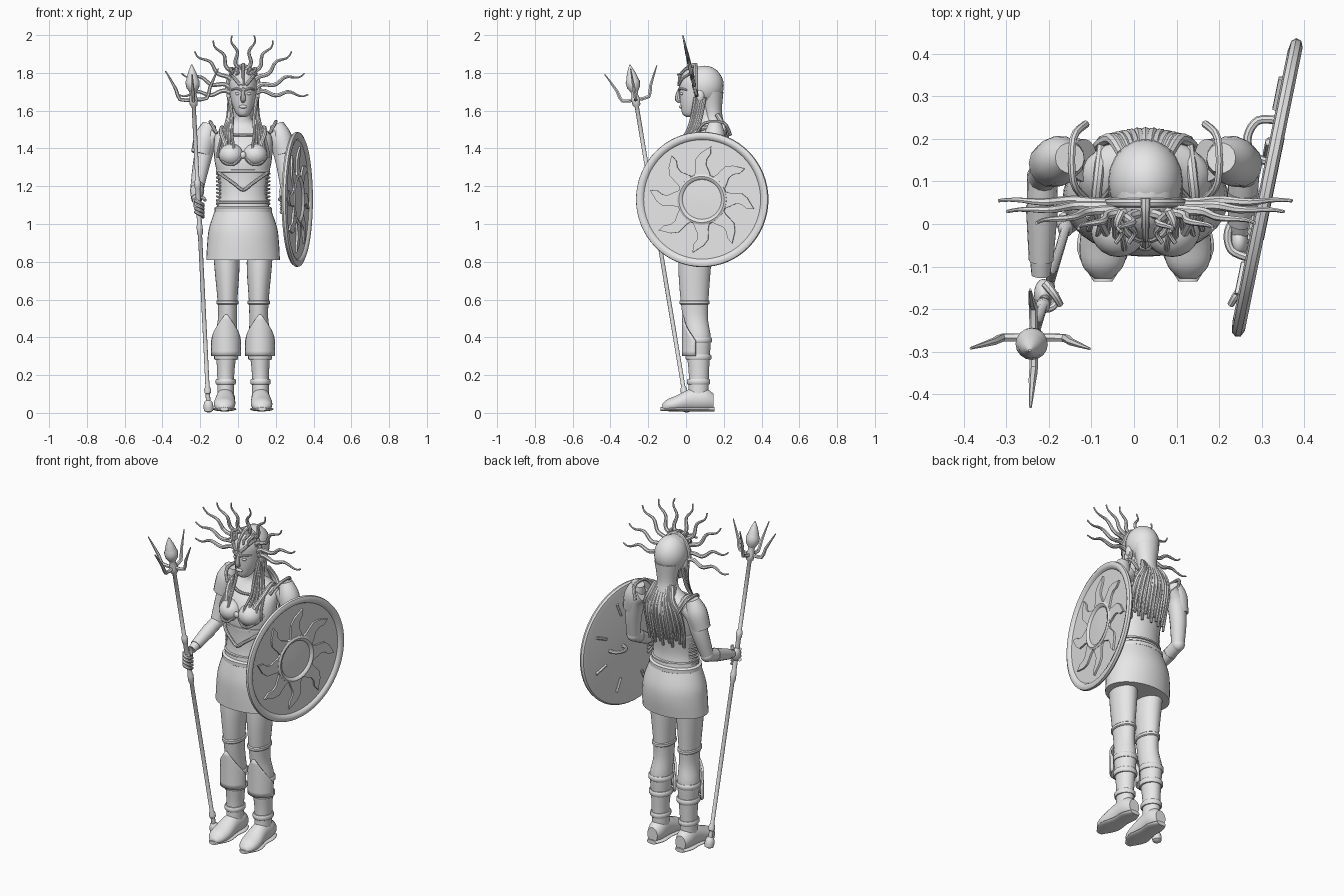
import bpy, bmesh
from math import sin, cos, pi, radians, sqrt
from mathutils import Matrix, Vector

if "Cube" in bpy.data.objects:
    bpy.data.objects.remove(bpy.data.objects["Cube"], do_unlink=True)

CX = 0.027                      # the figure stands slightly left of centre
BODY = Matrix.Translation((CX, 0, 0))
SIDES = (("right", -1), ("left", 1))

grey = bpy.data.materials.new("plain_grey")
grey.use_nodes = True
grey.diffuse_color = (0.8, 0.8, 0.8, 1)
grey.node_tree.nodes["Principled BSDF"].inputs["Base Color"].default_value = (0.8, 0.8, 0.8, 1)


def finish(name, bm, matrix=BODY):
    bmesh.ops.recalc_face_normals(bm, faces=bm.faces)
    mesh = bpy.data.meshes.new(name)
    bm.to_mesh(mesh)
    bm.free()
    mesh.transform(matrix)
    mesh.materials.append(grey)
    mesh.shade_smooth()
    mesh.set_sharp_from_angle(angle=radians(42))
    obj = bpy.data.objects.new(name, mesh)
    bpy.context.collection.objects.link(obj)
    return obj


def curve_through(rows, steps):
    """Catmull-Rom interpolation of rows of any width."""
    out = []
    for i in range(len(rows) - 1):
        a, b, c, d = (rows[max(0, min(len(rows) - 1, i + k))] for k in (-1, 0, 1, 2))
        for s in range(steps):
            t = s / steps
            out.append(tuple(q + t / 2 * (r - p + t * (2*p - 5*q + 4*r - w + t * (3*(q - r) + w - p)))
                             for p, q, r, w in zip(a, b, c, d)))
    return out + [tuple(rows[-1])]


def skin(bm, rings):
    loops = [[bm.verts.new(p) for p in ring] for ring in rings]
    n = len(loops[0])
    for low, high in zip(loops, loops[1:]):
        for i in range(n):
            bm.faces.new((low[i], low[(i + 1) % n], high[(i + 1) % n], high[i]))
    bm.faces.new(loops[0][::-1])
    bm.faces.new(loops[-1])


def loft(name, rows, sides=28, steps=4, matrix=BODY, along_y=False, floor=-9):
    """Stack ellipses; a row is (x, y, z, half width, half depth)."""
    rings = []
    for x, y, z, rx, rd in curve_through(rows, steps):
        turn = [(cos(2*pi*i/sides), sin(2*pi*i/sides)) for i in range(sides)]
        if along_y:
            rings.append([(x + rx*c, y, max(floor, z + rd*s)) for c, s in turn])
        else:
            rings.append([(x + rx*c, y + rd*s, z) for c, s in turn])
    bm = bmesh.new()
    skin(bm, rings)
    return finish(name, bm, matrix)


def lathe(name, profile, sides=16, matrix=BODY):
    return loft(name, [(0, 0, h, r, r) for r, h in profile], sides, 1, matrix)


def tube(name, points, radii, sides=8, steps=4, matrix=BODY):
    """Sweep a circle along a smooth path, tapering from first to last radius."""
    path = [Vector(p) for p in curve_through(points, steps)]
    sizes = [r for r, in curve_through([(r,) for r in radii], 8)]
    last, rings = Vector((0, 0, 1)), []
    side, up = Vector((1, 0, 0)), Vector((0, 1, 0))
    for i, p in enumerate(path):
        tangent = (path[min(i + 1, len(path) - 1)] - path[max(i - 1, 0)]).normalized()
        turn = last.rotation_difference(tangent)
        side, up, last = turn @ side, turn @ up, tangent
        r = sizes[round(i / (len(path) - 1) * (len(sizes) - 1))]
        rings.append([p + r*(cos(2*pi*k/sides)*side + sin(2*pi*k/sides)*up) for k in range(sides)])
    bm = bmesh.new()
    skin(bm, rings)
    return finish(name, bm, matrix)


def ball(name, place, size, matrix=BODY):
    bm = bmesh.new()
    bmesh.ops.create_uvsphere(bm, u_segments=20, v_segments=14, radius=1)
    bmesh.ops.scale(bm, vec=size, verts=bm.verts)
    bmesh.ops.translate(bm, vec=place, verts=bm.verts)
    return finish(name, bm, matrix)


def band(name, x, y, z, rx, ry, height):
    """Rounded cuff around a limb or the waist."""
    h = height / 2
    loft(name, [(x, y, z - h, rx * .93, ry * .93), (x, y, z - h*.6, rx, ry),
                (x, y, z + h*.6, rx, ry), (x, y, z + h, rx * .93, ry * .93)], steps=1)


# Torso, skirt and belt
loft("torso", [(0, .06, .98, .15, .11), (0, .06, 1.08, .14, .105), (0, .06, 1.16, .128, .095),
               (0, .065, 1.25, .135, .1), (0, .07, 1.34, .152, .11), (0, .09, 1.42, .155, .105),
               (0, .12, 1.48, .145, .085), (0, .125, 1.52, .085, .06),
               (0, .115, 1.56, .045, .047), (0, .1, 1.64, .045, .047)])
loft("skirt", [(0, .06, 1.075, .148, .112), (0, .065, .98, .18, .138),
               (0, .065, .9, .19, .142), (0, .06, .81, .195, .135)], sides=36)
band("belt", 0, .06, 1.075, .152, .117, .035)
band("waist_cord", 0, .06, 1.115, .14, .108, .014)
band("back_strap", 0, .067, 1.28, .143, .108, .02)


def chest_y(x):
    return .06 - .105 * sqrt(max(0, 1 - (x / .14) ** 2))


tube("bodice_point", [(x, chest_y(x) - .004, 1.18 + abs(x) * .7) for x in
                      (-.13, -.09, -.045, 0, .045, .09, .13)], [.009, .009])
ball("bodice_clasp", (0, -.052, 1.365), (.016, .012, .018))
tube("collar_trim", [(-.11, .06, 1.5), (-.06, .025, 1.475), (0, .01, 1.47),
                     (.06, .025, 1.475), (.11, .06, 1.5)], [.008, .008])

for side, s in SIDES:
    ball(side + "_breast", (s * .063, -.012, 1.365), (.066, .066, .06))
    tube(side + "_cup_trim", [(s * .13, .02, 1.37), (s * .1, -.05, 1.325), (s * .05, -.064, 1.315),
                              (s * .008, -.048, 1.36)], [.007, .007])
    tube(side + "_shoulder_strap", [(s * .09, -.02, 1.41), (s * .115, .04, 1.48),
                                    (s * .11, .12, 1.51), (s * .1, .2, 1.45)], [.012, .012])
    for i in range(9):
        z = 1.1 + i * .02
        tube(f"{side}_lacing_{i}", [(s * .118, .02, z), (s * .139, .06, z + .006),
                                    (s * .118, .1, z)], [.006, .006], sides=6)

    # Leg and boot
    loft(side + "_leg", [(s * .09, .05, .88, .07, .09), (s * .085, .045, .75, .065, .085),
                         (s * .083, .045, .6, .053, .074), (s * .083, .05, .5, .05, .066),
                         (s * .09, .065, .4, .058, .066), (s * .09, .066, .3, .052, .06),
                         (s * .092, .068, .2, .045, .053), (s * .092, .065, .09, .044, .053)])
    band(side + "_stocking_edge", s * .083, .045, .585, .059, .08, .022)
    band(side + "_boot_top", s * .09, .067, .385, .066, .07, .03)
    band(side + "_calf_cuff", s * .09, .066, .295, .063, .068, .03)
    band(side + "_ankle_cuff", s * .092, .066, .165, .054, .062, .028)
    loft(side + "_shoe", [(s * .092, .145, .06, .033, .042), (s * .092, .1, .072, .048, .06),
                          (s * .094, .03, .07, .05, .06), (s * .098, -.05, .048, .057, .044),
                          (s * .1, -.1, .038, .047, .033), (s * .1, -.128, .028, .02, .015)],
         along_y=True, floor=.017)
    loft(side + "_sole", [(s * .092, .152, .02, .03, .012), (s * .092, .1, .02, .052, .012),
                          (s * .094, .03, .02, .05, .012), (s * .099, -.06, .02, .062, .012),
                          (s * .1, -.135, .02, .022, .01)], along_y=True)

    # Pointed shin guard wrapped round the front of the leg
    bm = bmesh.new()
    rows = []
    for i in range(9):
        z = .3 + i * .0275
        spread = radians(80) * min(1, max(.02, (.525 - z) / .14))
        rows.append([bm.verts.new((s * .09 + .071 * sin(spread * k / 5),
                                   .066 - .078 * cos(spread * k / 5), z)) for k in range(-5, 6)])
    for a, b in zip(rows, rows[1:]):
        for k in range(10):
            bm.faces.new((a[k], a[k + 1], b[k + 1], b[k]))
    guard = finish(side + "_shin_guard", bm)
    guard.modifiers.new("thickness", "SOLIDIFY").thickness = .01

    # Arm with shoulder plate
    elbow, wrist = ((-.242, .11, 1.2), (-.246, -.12, 1.12)) if s < 0 else ((.232, .12, 1.2), (.222, -.02, 1.12))
    tube(side + "_upper_arm", [(s * .145, .15, 1.475), (s * .19, .15, 1.43),
                               (s * .218, .14, 1.33), elbow], [.05, .05, .046, .036], 16)
    ball(side + "_elbow", elbow, (.037, .038, .038))
    tube(side + "_forearm", [elbow, tuple((a + b) / 2 for a, b in zip(elbow, wrist)), wrist],
         [.036, .034, .022], 16)
    tube(side + "_bracer", [Vector(elbow).lerp(Vector(wrist), t) for t in (.3, .85)], [.038, .029], 16)
    tube(side + "_shoulder_plate", [(s * .178, .155, 1.53), (s * .2, .15, 1.46),
                                    (s * .222, .14, 1.37)], [.036, .058, .054], 14)
    tube(side + "_shoulder_rim", [(s * .14, .06, 1.48), (s * .17, .1, 1.535), (s * .17, .2, 1.535),
                                  (s * .14, .235, 1.47)], [.009, .009])
    ball(side + "_palm", (-.24, -.165, 1.1) if s < 0 else (.22, -.04, 1.11), (.022, .036, .036))
    for i in range(4):
        z = 1.125 - i * .02
        x, y = (-.233, -.174) if s < 0 else (.225, -.04)
        tube(f"{side}_finger_{i}", [(x - s * .002 + .022 * cos(a), y + .026 * sin(a), z - .01 * k)
                                    for k, a in enumerate((3.4, 4.5, 5.6, 6.8))], [.01, .008], 8)
    tube(side + "_thumb", [(s * .235, -.14, 1.13), (s * .215, -.165, 1.14), (s * .2, -.19, 1.125)], [.011, .008])

# Head and face
loft("head", [(0, .025, 1.567, .018, .025), (0, .03, 1.585, .038, .05), (0, .045, 1.64, .06, .075),
              (0, .065, 1.7, .072, .1), (0, .075, 1.76, .075, .11), (0, .078, 1.81, .055, .08),
              (0, .075, 1.833, .015, .025)])
ball("hair_cap", (0, .1, 1.732), (.088, .1, .106))
loft("hair_nape", [(0, .13, 1.7, .075, .068), (0, .14, 1.6, .055, .05),
                   (0, .15, 1.54, .06, .05), (0, .165, 1.48, .085, .045)])
tube("nose", [(0, -.03, 1.72), (0, -.042, 1.69), (0, -.044, 1.66), (0, -.03, 1.65)], [.008, .011, .014, .01])
ball("lips", (0, -.027, 1.621), (.022, .01, .009))
tube("cap_band", [(.087 * cos(a), .05, 1.7 + .135 * sin(a)) for a in
                  [pi * k / 8 for k in range(9)]], [.011, .011])
tube("brow_crest", [(0, -.038, 1.73), (0, -.03, 1.79), (0, .02, 1.835), (0, .06, 1.842)], [.006, .012])
for side, s in SIDES:
    ball(side + "_eye", (s * .028, -.022, 1.69), (.014, .009, .008))
    tube(side + "_brow", [(s * .008, -.036, 1.708), (s * .035, -.027, 1.717), (s * .06, .005, 1.71)], [.007, .005])
    ball(side + "_ear", (s * .075, .075, 1.68), (.012, .022, .034))
    tube(side + "_mask_edge", [(s * .015, -.036, 1.735), (s * .045, -.02, 1.77), (s * .07, .03, 1.8)], [.009, .007])
    for i in range(2):
        x = s * (.025 + .03 * i)
        tube(f"{side}_forelock_{i}", [(x, .03, 1.82), (x + s * .012, .0, 1.822),
                                      (x, -.02, 1.8), (x + s * .015, -.045, 1.79)], [.01, .005])
    for i in range(5):
        x, y = .02 * i, .012 * i
        tube(f"{side}_front_lock_{i}", [(s * .072, .05 + y, 1.67), (s * (.058 + x * .3), .03 + y, 1.56),
                                        (s * (.06 + x * .6), -.0 + y, 1.48),
                                        (s * (.05 + x), -.055 + y, 1.41 - .012 * (i % 3)),
                                        (s * (.055 + x), -.06 + y, 1.35 + .02 * (i % 2))], [.01, .006])

    # Wavy sunburst crown, leaning forward as it rises
    for i, degrees in enumerate((-2, 17, 40, 60, 79)):
        angle, points = radians(degrees), []
        reach = (.345, .34, .335, .315, .305)[i]
        for k in range(13):
            t = k / 12
            r, w = .07 + (reach - .07) * t, .011 * sin(t * 4 * pi)
            x, z = r * cos(angle) - w * sin(angle), r * sin(angle) + w * cos(angle)
            points.append((s * x, .052 - .23 * z, 1.698 + z))
        tube(f"{side}_crown_ray_{i}", points, [.012, .01, .004], 7, 2)

# Long locks down the back
for i in range(13):
    x = (i - 6) / 6
    tube(f"back_lock_{i}", [(x * .055, .165, 1.58), (x * .08, .2, 1.51), (x * .11, .215 - .03 * x * x, 1.44),
                            (x * .118, .195 - .04 * x * x, 1.33), (x * .112, .175 - .035 * x * x, 1.22 + .02 * (i % 3))],
         [.013, .013, .007])

# Shield with rim, boss and curved sun rays
out = Vector((.98, -.2, 0)).normalized()
across = Vector((0, 0, 1)).cross(out)
SHIELD = Matrix((across, (0, 0, 1), out)).transposed().to_4x4()
SHIELD.translation = (.31, .086, 1.13)
lathe("shield_disc", [(.01, -.012), (.335, -.012), (.335, .003), (.01, .003)], 64, SHIELD)
lathe("shield_rim", [(.325, -.014), (.35, -.01), (.358, 0), (.355, .012), (.34, .019),
                     (.323, .014), (.315, .002)], 64, SHIELD)
lathe("shield_boss", [(.135, .002), (.133, .014), (.122, .02), (.11, .016), (.105, .008), (.01, .012)], 48, SHIELD)
FLAME = [(.125, -20), (.155, -13), (.185, -11), (.215, -9), (.245, -2), (.285, 10),
         (.245, 11), (.215, 7), (.185, 7), (.155, 14), (.125, 24)]
for i in range(8):
    bm = bmesh.new()
    base = [bm.verts.new((r * sin(radians(a + 45 * i)), r * cos(radians(a + 45 * i)), .002)) for r, a in FLAME]
    solid = bmesh.ops.extrude_face_region(bm, geom=[bm.faces.new(base)])
    bmesh.ops.translate(bm, vec=(0, 0, .011), verts=[v for v in solid["geom"] if isinstance(v, bmesh.types.BMVert)])
    finish(f"shield_ray_{i}", bm, SHIELD)
    turn = radians(45 * i + 22)
    tube(f"shield_brace_{i}", [(r * sin(turn), r * cos(turn), -.014) for r in (.2, .28)], [.009, .009], 6, 1, SHIELD)
for name, x in (("arm_strap", .11), ("hand_grip", -.12)):
    tube("shield_" + name, [(x - .05, 0, -.008), (x - .04, 0, -.05), (x, 0, -.066),
                            (x + .04, 0, -.05), (x + .05, 0, -.008)], [.01, .01], 8, 4, SHIELD)

# Four pronged spear
foot, tip = Vector((-.155, .008, .003)), Vector((-.245, -.297, 1.842))
SPEAR = Matrix.Translation(foot) @ Vector((0, 0, 1)).rotation_difference(tip - foot).to_matrix().to_4x4()
lathe("spear_shaft", [(.008, 0), (.024, .008), (.027, .03), (.022, .055), (.012, .065), (.012, .1), (.018, .105),
                      (.018, .125), (.011, .14), (.011, .95), (.016, .96), (.016, 1.0), (.013, 1.01),
                      (.013, 1.2), (.017, 1.21), (.017, 1.24), (.011, 1.25), (.011, 1.64), (.02, 1.65),
                      (.024, 1.68), (.016, 1.71), (.02, 1.725)], 16, SPEAR)
lathe("spear_head", [(.018, 1.72), (.034, 1.745), (.038, 1.775), (.032, 1.79), (.03, 1.8), (.02, 1.83), (.003, 1.868)],
      16, SPEAR)
for i in range(4):
    c, s = cos(i * pi / 2), sin(i * pi / 2)
    tube(f"spear_prong_{i}", [(r * c, r * s, h) for r, h in ((.01, 1.68), (.072, 1.685), (.09, 1.74), (.14, 1.84))],
         [.01, .01, .009, .003], 6, 2, SPEAR)
